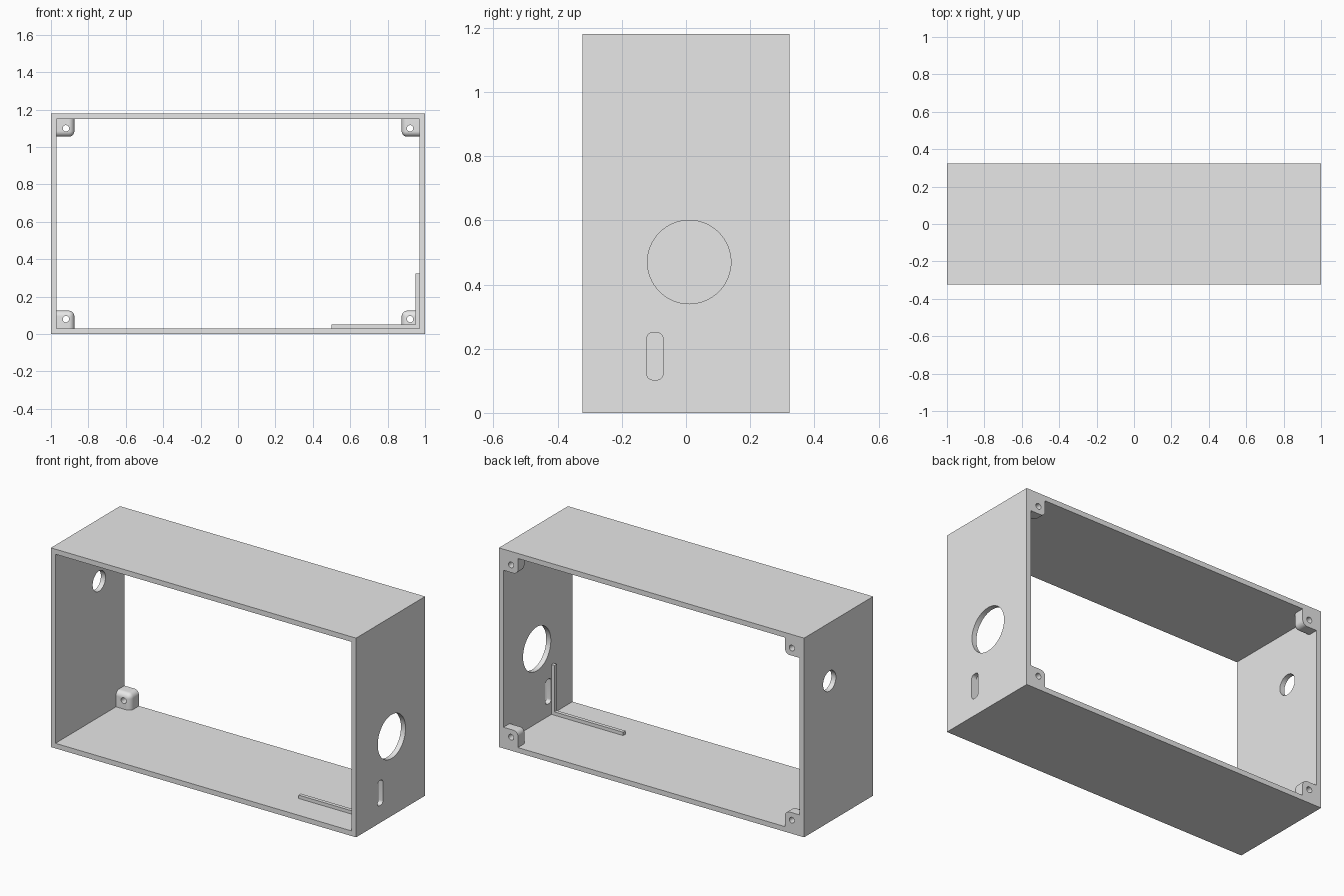
import bpy, bmesh, math
from mathutils import Matrix, Vector

if "Cube" in bpy.data.objects:
    bpy.data.objects.remove(bpy.data.objects["Cube"], do_unlink=True)

W, D, H, T = 1.0, 0.323, 1.18, 0.03      # half width, half depth, height, wall

grey = bpy.data.materials.new("light grey")
grey.use_nodes = True
grey.diffuse_color = (0.8, 0.8, 0.8, 1)
grey.node_tree.nodes["Principled BSDF"].inputs["Base Color"].default_value = (0.8, 0.8, 0.8, 1)


def finish(name, bm, origin=(0, 0, 0)):
    bmesh.ops.recalc_face_normals(bm, faces=bm.faces[:])
    mesh = bpy.data.meshes.new(name)
    bm.to_mesh(mesh)
    bm.free()
    mesh.materials.append(grey)
    obj = bpy.data.objects.new(name, mesh)
    obj.location = origin
    bpy.context.collection.objects.link(obj)
    return obj


def box(name, lo, hi, origin=(0, 0, 0), radius=0, rounded=None):
    """Box between two corners; edges accepted by 'rounded' are filleted."""
    lo, hi = Vector(lo), Vector(hi)
    bm = bmesh.new()
    bmesh.ops.create_cube(bm, size=1)
    bmesh.ops.scale(bm, vec=hi - lo, verts=bm.verts)
    bmesh.ops.translate(bm, vec=(lo + hi) / 2, verts=bm.verts)
    if rounded:
        edges = [e for e in bm.edges if rounded(e)]
        bmesh.ops.bevel(bm, geom=edges, offset=radius, segments=8,
                        profile=0.5, affect='EDGES')
    return finish(name, bm, origin)


def rod(name, centre, radius, length, axis, origin=(0, 0, 0)):
    bm = bmesh.new()
    turn = Matrix.Rotation(math.pi / 2, 4, axis)
    bmesh.ops.create_cone(bm, cap_ends=True, segments=64, radius1=radius, radius2=radius,
                          depth=length, matrix=Matrix.Translation(centre) @ turn)
    return finish(name, bm, origin)


def activate(obj):
    bpy.ops.object.select_all(action='DESELECT')
    obj.select_set(True)
    bpy.context.view_layer.objects.active = obj


def cut(obj, cutter):
    cutter.hide_render = True
    mod = obj.modifiers.new("cut", 'BOOLEAN')
    mod.operation, mod.solver, mod.object = 'DIFFERENCE', 'EXACT', cutter
    activate(obj)
    bpy.ops.object.modifier_apply(modifier=mod.name)
    bpy.data.objects.remove(cutter, do_unlink=True)


def smooth(obj):
    activate(obj)
    bpy.ops.object.shade_smooth_by_angle(angle=math.radians(30))


# Open rectangular frame
shell = box("case_shell", (-W, -D, 0), (W, D, H))
cut(shell, box("opening", (T - W, -1, T), (W - T, 1, H - T)))

# Side openings: large round hole, rounded slot, small round hole
cut(shell, rod("large_hole", (W, 0.01, 0.47), 0.13, 0.2, 'Y'))
cut(shell, rod("small_hole", (-W, 0.085, 0.835), 0.06, 0.2, 'Y'))
cut(shell, box("slot", (W - 0.1, -0.122, 0.103), (W + 0.1, -0.072, 0.25), radius=0.018,
               rounded=lambda e: abs(e.verts[0].co.x - e.verts[1].co.x) > 0.1))
smooth(shell)

# Screw bosses in the four rear corners, built once and mirrored
middle = (0, 0, H / 2)
inner = Vector((0.875, D - 0.08, H / 2 - 0.125))
boss = box("screw_bosses", inner, (W - T, D, H / 2 - T), middle, 0.03,
           lambda e: any((v.co - inner).length < 1e-4 for v in e.verts))
cut(boss, rod("screw_hole", (0.92, D - 0.04, H / 2 - 0.08), 0.017, 0.3, 'X', middle))
mirror = boss.modifiers.new("mirror", 'MIRROR')
mirror.use_axis = (True, False, True)
mirror.use_mirror_merge = False
activate(boss)
bpy.ops.object.modifier_apply(modifier=mirror.name)
smooth(boss)

# Thin board-locating rails on the floor and the left wall
box("floor_rail", (0.5, -0.148, T), (0.95, -0.126, 0.05))
box("wall_rail", (0.95, -0.148, T), (W - T, -0.126, 0.325))
